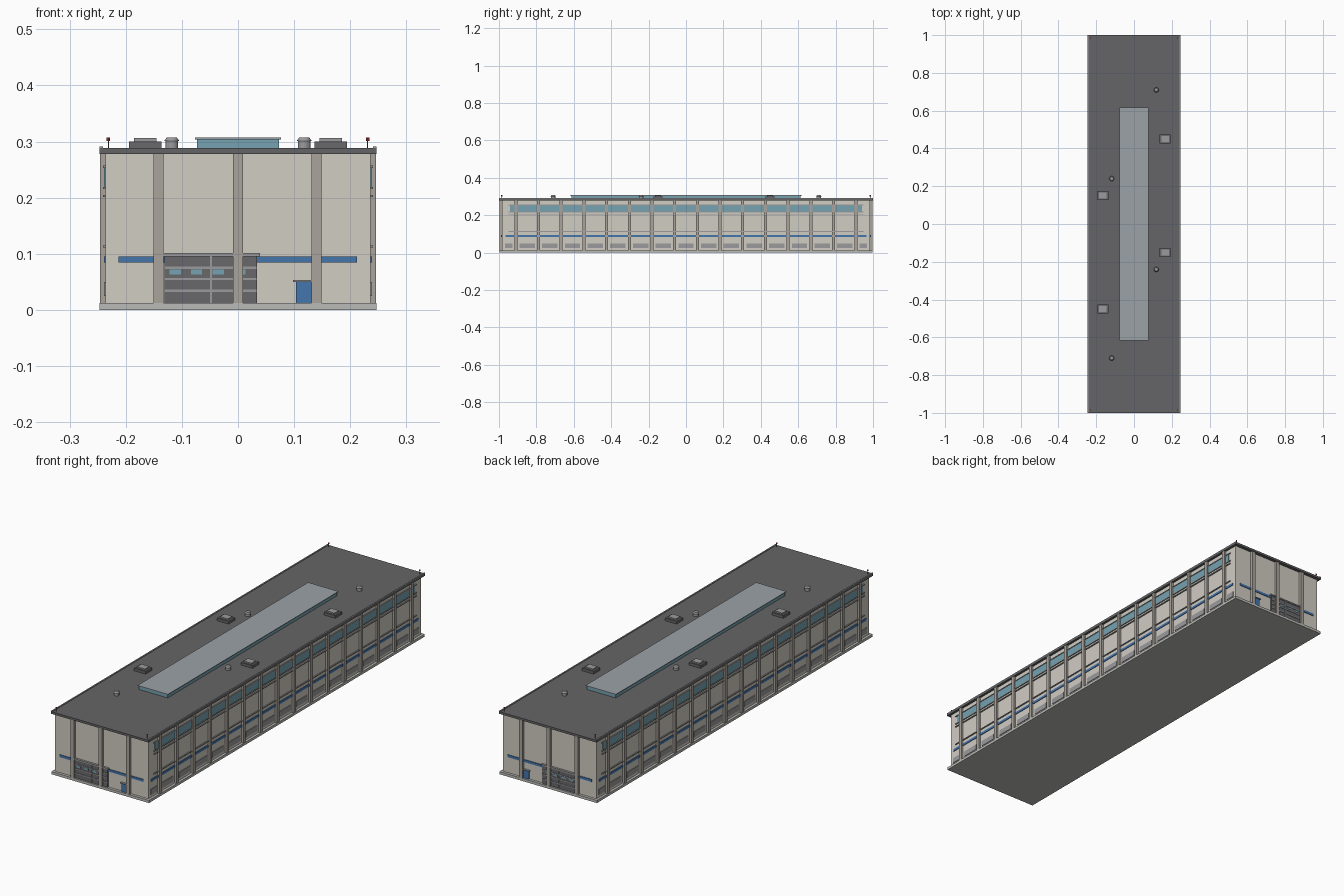
import bpy, bmesh
from mathutils import Matrix, Vector

if "Cube" in bpy.data.objects:
    bpy.data.objects.remove(bpy.data.objects["Cube"])


def mat(name, r, g, b):
    m = bpy.data.materials.new(name)
    m.diffuse_color = (r, g, b, 1)
    m.use_nodes = True
    m.node_tree.nodes["Principled BSDF"].inputs["Base Color"].default_value = m.diffuse_color
    return m


WALL = mat("wall_cream", 0.64, 0.61, 0.55)
PIL = mat("pilaster_taupe", 0.40, 0.37, 0.33)
CONC = mat("concrete", 0.50, 0.50, 0.48)
DARK = mat("roof_grey", 0.13, 0.13, 0.135)
DOOR = mat("door_grey", 0.14, 0.14, 0.15)
TRIM = mat("trim_grey", 0.33, 0.33, 0.34)
BLUE = mat("blue", 0.06, 0.18, 0.42)
GLASS = mat("glass", 0.18, 0.36, 0.44)
PALE = mat("skylight_grey", 0.33, 0.36, 0.39)
RED = mat("red", 0.5, 0.04, 0.04)


def finish(name, bm, material):
    me = bpy.data.meshes.new(name)
    bm.to_mesh(me)
    bm.free()
    me.materials.append(material)
    ob = bpy.data.objects.new(name, me)
    bpy.context.collection.objects.link(ob)
    return ob


def boxes(name, material, items):
    """Each item is (x0, x1, y0, y1, z0, z1)."""
    bm = bmesh.new()
    for x0, x1, y0, y1, z0, z1 in items:
        c = Vector(((x0 + x1) / 2, (y0 + y1) / 2, (z0 + z1) / 2))
        m = Matrix.Translation(c) @ Matrix.Diagonal((x1 - x0, y1 - y0, z1 - z0, 1))
        bmesh.ops.create_cube(bm, size=1, matrix=m)
    return finish(name, bm, material)


def cylinders(name, material, places, segs, r1, r2, z0, z1):
    bm = bmesh.new()
    for x, y in places:
        bmesh.ops.create_cone(bm, cap_ends=True, segments=segs, radius1=r1, radius2=r2,
                              depth=z1 - z0, matrix=Matrix.Translation((x, y, (z0 + z1) / 2)))
    return finish(name, bm, material)


def sides(items):
    """Mirror right-side boxes to the left."""
    return items + [(-b, -a, *rest) for a, b, *rest in items]


def ends(items):
    """Mirror front boxes to the back."""
    return items + [(x0, x1, -y1, -y0, z0, z1) for x0, x1, y0, y1, z0, z1 in items]


WX, WY = 0.236, 0.985      # wall faces
BASE, TOP = 0.012, 0.278

# Main shell
boxes("plinth", CONC, [(-0.247, 0.247, -0.997, 0.997, 0, BASE)])
boxes("walls", WALL, [(-WX, WX, -WY, WY, BASE, TOP)])
boxes("roof_slab", DARK, [(-0.247, 0.247, -1, 1, TOP, 0.288)])
boxes("roof_edge_trim", TRIM, sides([(0.241, 0.247, -1, 1, 0.288, 0.291)]))

# Long sides: pilasters, windows, rails, stripe and louvres
n = 16
pitch = 1.82 / (n - 1)
ys = [-0.91 + pitch * i for i in range(n)]
boxes("side_pilasters", PIL,
      sides([(WX - 0.005, 0.246, y - 0.008, y + 0.008, BASE, TOP) for y in ys]))
boxes("side_window_band", GLASS, sides([(WX - 0.005, 0.239, -0.94, 0.94, 0.217, 0.255)]))
boxes("side_rails", TRIM,
      sides([(WX - 0.002, 0.241, -0.95, 0.95, z - 0.002, z + 0.002)
             for z in (0.113, 0.203, 0.217, 0.255)]))
boxes("side_blue_stripe", BLUE, sides([(WX - 0.005, 0.239, -0.965, 0.965, 0.084, 0.095)]))
louvres = [(y + pitch / 2, 0.041) for y in ys[:-1]] + [(-0.948, 0.021), (0.948, 0.021)]
boxes("side_louvres", TRIM,
      sides([(WX - 0.005, 0.239, y - w, y + w, 0.025, 0.05) for y, w in louvres]))

# End walls: pilasters, stripe, loading door and entrance door
boxes("end_pilasters", PIL,
      ends([(x - 0.009, x + 0.009, -0.996, -WY + 0.005, BASE, TOP) for x in (-0.142, 0, 0.14)]))
boxes("end_blue_stripe", BLUE, ends([(-0.213, 0.212, -0.988, -WY + 0.005, 0.084, 0.095)]))
boxes("loading_door", DOOR, ends([(-0.131, 0.034, -0.991, -WY + 0.005, BASE, 0.096)]))
boxes("loading_door_ribs", TRIM,
      ends([(-0.131, 0.034, -0.993, -0.990, z - 0.002, z + 0.002) for z in (0.034, 0.055, 0.075)]
           + [(-0.050, -0.046, -0.993, -0.990, BASE, 0.096)]))
boxes("loading_door_windows", GLASS,
      ends([(x - 0.01, x + 0.01, -0.9925, -0.990, 0.063, 0.072)
            for x in (-0.112, -0.074, -0.035, 0.003)]))
boxes("loading_door_header", TRIM, ends([(-0.135, 0.039, -0.995, -WY + 0.005, 0.095, 0.101)]))
boxes("entrance_door", BLUE, ends([(0.103, 0.131, -0.990, -WY + 0.005, BASE, 0.05)]))
boxes("entrance_canopy", TRIM, ends([(0.098, 0.134, -0.995, -WY + 0.005, 0.05, 0.053)]))

# Long roof skylight
boxes("skylight_glass", GLASS, [(-0.073, 0.073, -0.613, 0.613, 0.287, 0.304)])
boxes("skylight_cap", PALE, [(-0.077, 0.077, -0.617, 0.617, 0.304, 0.307)])

# Roof units and round vents
units = [(0.165, 0.45), (-0.165, 0.15), (0.165, -0.15), (-0.165, -0.45)]
boxes("roof_units", DOOR, [(x - 0.029, x + 0.029, y - 0.024, y + 0.024, 0.287, 0.3)
                           for x, y in units])
boxes("roof_unit_lids", TRIM, [(x - 0.02, x + 0.02, y - 0.016, y + 0.016, 0.299, 0.306)
                               for x, y in units])
vents = [(0.118, 0.71), (-0.118, 0.24), (0.118, -0.24), (-0.118, -0.71)]
cylinders("roof_vents", TRIM, vents, 16, 0.0115, 0.0115, 0.287, 0.303)
cylinders("roof_vent_caps", TRIM, vents, 16, 0.0135, 0.009, 0.301, 0.307)

# Corner warning lights on short posts
corners = [(sx * 0.231, sy * 0.985) for sx in (-1, 1) for sy in (-1, 1)]
cylinders("beacon_posts", DARK, corners, 6, 0.001, 0.001, 0.287, 0.302)
cylinders("beacons", RED, corners, 8, 0.003, 0.003, 0.301, 0.307)
